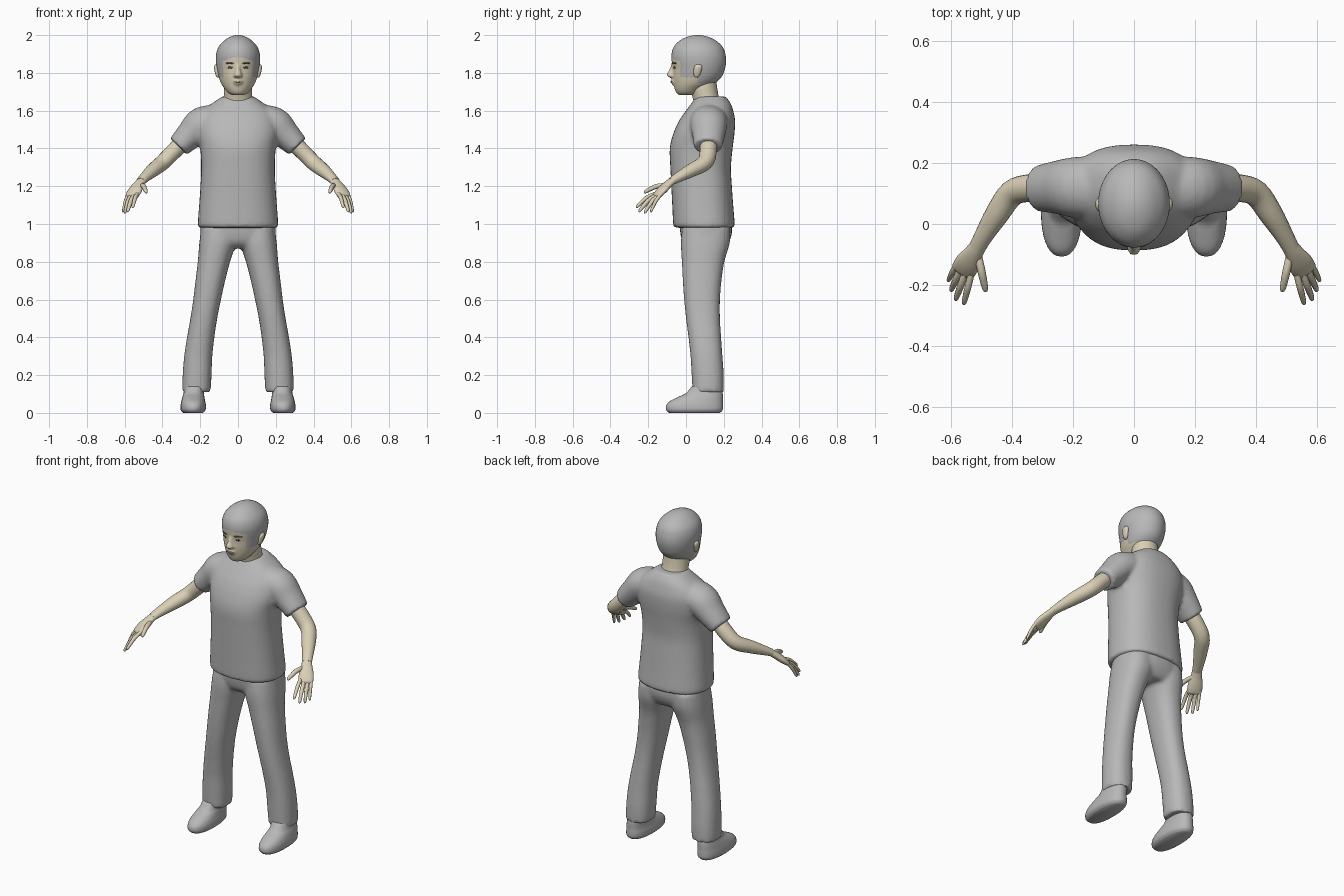
import bpy
import bmesh
from math import sin, cos, tau
from mathutils import Vector

if "Cube" in bpy.data.objects:
    bpy.data.objects.remove(bpy.data.objects["Cube"])


def material(name, red, green, blue):
    mat = bpy.data.materials.new(name)
    mat.use_nodes = True
    colour = (red, green, blue, 1)
    mat.diffuse_color = colour
    mat.node_tree.nodes["Principled BSDF"].inputs["Base Color"].default_value = colour
    return mat


GREY = material("soft grey", .48, .48, .48)
SKIN = material("pale skin", .70, .63, .47)
DARK = material("dark grey", .12, .11, .10)
LIPS = material("muted lips", .50, .38, .29)


def refine(rows, steps=4):
    """Catmull-Rom interpolation of cross-section rows."""
    rows = [Vector(row) for row in rows]
    result = []
    for i in range(len(rows) - 1):
        a, b, c = rows[max(i - 1, 0)], rows[i], rows[i + 1]
        d = rows[min(i + 2, len(rows) - 1)]
        for k in range(steps):
            t = k / steps
            result.append(b + (c - a) * (t / 2)
                          + (a * 2 - b * 5 + c * 4 - d) * (t * t / 2)
                          + (b * 3 - a - c * 3 + d) * (t ** 3 / 2))
    return result + [rows[-1]]


def oval(centre, u, v, power, count):
    ring = []
    for k in range(count):
        c, s = cos(tau * k / count), sin(tau * k / count)
        cu = abs(c) ** (2 / power) * (1 if c > 0 else -1)
        sv = abs(s) ** (2 / power) * (1 if s > 0 else -1)
        ring.append(centre + u * cu + v * sv)
    return ring


def stack(rows, power=2.0, count=36):
    """Level cross-sections from rows of height, x range, y range."""
    rings = []
    for z, x0, x1, y0, y1 in refine(rows):
        centre = Vector(((x0 + x1) / 2, (y0 + y1) / 2, z))
        rings.append(oval(centre, Vector(((x1 - x0) / 2, 0, 0)),
                          Vector((0, (y1 - y0) / 2, 0)), power, count))
    return rings


def centred(rows, power=2.0):
    """Level cross-sections from rows of height, half width, y range."""
    return stack([(z, -w, w, y0, y1) for z, w, y0, y1 in rows], power)


def tube(rows, count=16):
    """Limb from rows of centre, level radius, upright radius."""
    rows = refine(rows)
    points = [Vector(row[:3]) for row in rows]
    rings = []
    for i, row in enumerate(rows):
        t = points[min(i + 1, len(rows) - 1)] - points[max(i - 1, 0)]
        u = t.cross(Vector((0, 0, 1))).normalized()
        v = u.cross(t).normalized()
        rings.append(oval(points[i], u * row[3], v * row[4], 2, count))
    return rings


def part(name, lofts, mat, mirror=False, voxel=0):
    """Skin the lofts; with a voxel size, fuse them into one smooth surface."""
    bm = bmesh.new()
    for rings in lofts:
        loops = [[bm.verts.new(p) for p in ring] for ring in rings]
        n = len(loops[0])
        for low, high in zip(loops, loops[1:]):
            for k in range(n):
                j = (k + 1) % n
                bm.faces.new((low[k], low[j], high[j], high[k]))
        bm.faces.new(loops[0][::-1])
        bm.faces.new(loops[-1])
    bmesh.ops.recalc_face_normals(bm, faces=bm.faces)
    mesh = bpy.data.meshes.new(name)
    bm.to_mesh(mesh)
    bm.free()
    mesh.materials.append(mat)
    obj = bpy.data.objects.new(name, mesh)
    bpy.context.collection.objects.link(obj)
    bpy.ops.object.select_all(action='DESELECT')
    obj.select_set(True)
    bpy.context.view_layer.objects.active = obj
    if mirror:
        mod = obj.modifiers.new("mirror", 'MIRROR')
        mod.use_mirror_merge = False
    if voxel:
        mod = obj.modifiers.new("fuse", 'REMESH')
        mod.mode = 'VOXEL'
        mod.voxel_size = voxel
        mod = obj.modifiers.new("relax", 'SMOOTH')
        mod.iterations = 4
    for mod in list(obj.modifiers):
        bpy.ops.object.modifier_apply(modifier=mod.name)
    bpy.ops.object.shade_smooth_by_angle(angle=1)
    return obj


# Shirt: torso with sleeves
torso = centred([
    (.98, .208, -.062, .253), (1.0, .213, -.068, .258), (1.1, .206, -.073, .25),
    (1.2, .199, -.078, .243), (1.3, .195, -.083, .238), (1.4, .2, -.086, .247),
    (1.48, .215, -.067, .257), (1.55, .21, -.035, .26), (1.6, .185, 0, .25),
    (1.64, .135, .03, .236), (1.675, .085, .055, .21)], 2.4)
sleeve = tube([
    (.1, .12, 1.56, .1, .075), (.19, .12, 1.53, .1, .09),
    (.25, .12, 1.475, .088, .077), (.315, .116, 1.41, .075, .062)], 28)
part("shirt", [torso, sleeve], GREY, mirror=True, voxel=.011)

# Trousers: hips and two legs
hips = centred([
    (.87, .14, .02, .2), (.9, .19, -.015, .225), (.95, .2, -.03, .243),
    (1.02, .195, -.035, .24)], 2.3)
leg = stack([
    (.11, .145, .295, .035, .2), (.2, .14, .293, .03, .2), (.3, .136, .285, .024, .193),
    (.4, .125, .27, .013, .186), (.5, .11, .252, .0, .18), (.6, .09, .237, -.01, .18),
    (.7, .068, .225, -.017, .188), (.8, .042, .213, -.022, .203),
    (.9, .01, .205, -.027, .232), (.98, .005, .195, -.02, .235)], 2.3)
part("trousers", [hips, leg], GREY, mirror=True, voxel=.011)

# Shoes
shoe = stack([
    (0, .185, .29, -.09, .18), (.015, .172, .303, -.105, .194),
    (.04, .17, .304, -.104, .196), (.062, .174, .3, -.085, .195),
    (.085, .178, .294, -.04, .195), (.105, .18, .288, .0, .194),
    (.14, .178, .283, .03, .188)], 2.3)
part("shoes", [shoe], GREY, mirror=True)

# Arms
arm = tube([
    (.27, .118, 1.455, .045, .045), (.34, .118, 1.385, .045, .043),
    (.4, .1, 1.325, .043, .041), (.45, .03, 1.285, .039, .036),
    (.49, -.035, 1.25, .031, .027), (.515, -.08, 1.225, .027, .02)], 20)
part("arms", [arm], SKIN, mirror=True)

# Hands: palm, four fingers and thumb
palm = tube([
    (.505, -.065, 1.235, .026, .019), (.525, -.095, 1.21, .031, .02),
    (.545, -.128, 1.178, .041, .02), (.56, -.155, 1.15, .04, .015),
    (.565, -.163, 1.142, .033, .007)], 20)


def finger(base, tip, radius):
    base, tip = Vector(base), Vector(tip)
    rows = []
    for t, size in ((0, 1), (.45, 1.05), (.85, .85), (.96, .6), (1, .15)):
        point = base.lerp(tip, t)
        point.z += .012 * sin(t * tau / 2)
        rows.append((*point, radius * size, radius * size))
    return tube(rows, 10)


hand = [
    palm,
    finger((.533, -.165, 1.16), (.558, -.264, 1.085), .0105),
    finger((.551, -.157, 1.153), (.585, -.25, 1.063), .011),
    finger((.568, -.147, 1.15), (.6, -.22, 1.056), .0105),
    finger((.583, -.135, 1.153), (.609, -.187, 1.062), .009),
    finger((.51, -.105, 1.205), (.485, -.222, 1.165), .0125)]
part("hands", hand, SKIN, mirror=True)

# Neck
part("neck", [centred([
    (1.6, .085, .05, .2), (1.67, .076, .035, .175), (1.72, .074, .02, .165),
    (1.77, .07, .02, .16)])], SKIN)

# Head with nose, lips and brow ridge fused in
skull = centred([
    (1.682, .03, -.035, .04), (1.692, .05, -.05, .07), (1.715, .07, -.06, .1),
    (1.745, .09, -.066, .155), (1.78, .103, -.07, .19), (1.82, .112, -.07, .206),
    (1.86, .117, -.076, .213), (1.9, .116, -.077, .209), (1.94, .102, -.064, .193),
    (1.974, .07, -.03, .155), (1.992, .04, .01, .115), (2.0, .012, .045, .08)])
nose = centred([
    (1.772, .01, -.08, -.05), (1.78, .022, -.095, -.05), (1.79, .022, -.104, -.05),
    (1.81, .014, -.092, -.05), (1.845, .009, -.078, -.05)])
mouth = centred([
    (1.735, .012, -.07, -.04), (1.745, .025, -.078, -.04),
    (1.76, .025, -.08, -.04), (1.77, .012, -.07, -.04)])
head = part("head", [skull, nose, mouth], SKIN, voxel=.0065)
head.data.materials.append(GREY)
for face in head.data.polygons:
    x, y, z = face.center
    hairline = 1.885 - .25 * abs(x) if y < -.03 else 1.775 if y < .06 else 1.745
    face.material_index = 1 if z > hairline else 0

# Ears
ear = stack([
    (1.775, .1, .108, .048, .06), (1.785, .098, .117, .042, .072),
    (1.81, .1, .124, .04, .082), (1.832, .1, .127, .044, .086),
    (1.845, .105, .12, .055, .078)], 2, 16)
part("ears", [ear], SKIN, mirror=True)


def plate(name, x, z, wide, tall, mat):
    """Thin oval lying on the surface of the face."""
    hit, spot, normal, index = head.ray_cast(Vector((x, -1, z)), Vector((0, 1, 0)))
    normal.z = 0
    normal.normalize()
    across = normal.cross(Vector((0, 0, 1))) * wide
    up = Vector((0, 0, tall))
    rings = [oval(spot + normal * lift, across * size, up * size, 2, 16)
             for lift, size in ((-.004, 1), (.001, 1), (.003, .6))]
    part(name, [rings], mat)


# Painted face details
for label, side in (("left", 1), ("right", -1)):
    plate(label + "_eye", side * .043, 1.828, .015, .005, DARK)
    plate(label + "_eyebrow", side * .045, 1.851, .024, .004, DARK)
plate("lips", 0, 1.752, .022, .005, LIPS)
